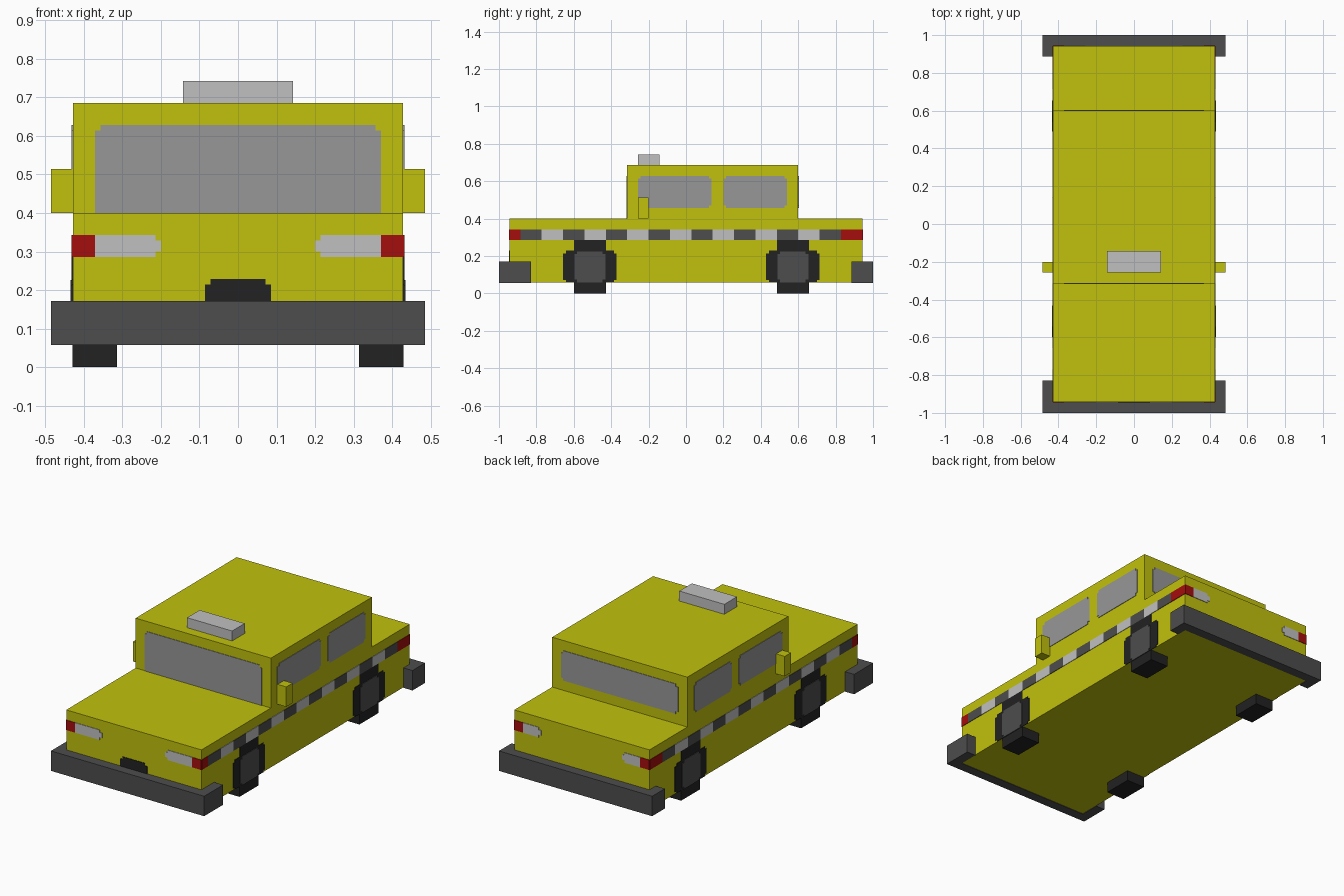
import bpy
import bmesh
from mathutils import Vector

if "Cube" in bpy.data.objects:
    bpy.data.objects.remove(bpy.data.objects["Cube"], do_unlink=True)

U = 2 / 35          # modelling unit
PX = U / 4          # size of a corner notch
HALF_W, HALF_L = 7.5 * U, 16.5 * U
LIFT = 0.003        # how far painted plates stand out


def lin(c):
    c /= 255
    return c / 12.92 if c <= 0.04045 else ((c + 0.055) / 1.055) ** 2.4


def material(name, r, g, b):
    m = bpy.data.materials.new(name)
    m.use_nodes = True
    col = (lin(r), lin(g), lin(b), 1)
    m.diffuse_color = col
    m.node_tree.nodes["Principled BSDF"].inputs["Base Color"].default_value = col
    return m


YELLOW = material("yellow paint", 193, 193, 14)
GLASS = material("grey glass", 151, 151, 151)
WHITE = material("light grey", 192, 192, 192)
RED = material("red lamp", 165, 14, 14)
DARK = material("dark grey", 77, 77, 77)
BLACK = material("black rubber", 34, 34, 34)


def prism(name, points, offset, mat):
    """Extrude a flat outline along offset."""
    bm = bmesh.new()
    face = bm.faces.new([bm.verts.new(p) for p in points])
    ext = bmesh.ops.extrude_face_region(bm, geom=[face])
    verts = [v for v in ext["geom"] if isinstance(v, bmesh.types.BMVert)]
    bmesh.ops.translate(bm, verts=verts, vec=Vector(offset))
    bmesh.ops.recalc_face_normals(bm, faces=bm.faces[:])
    me = bpy.data.meshes.new(name)
    bm.to_mesh(me)
    bm.free()
    me.materials.append(mat)
    ob = bpy.data.objects.new(name, me)
    bpy.context.collection.objects.link(ob)
    return ob


def box(name, x, y, z, mat):
    pts = [(x[0], y[0], z[0]), (x[1], y[0], z[0]), (x[1], y[1], z[0]), (x[0], y[1], z[0])]
    return prism(name, pts, (0, 0, z[1] - z[0]), mat)


def notched(u0, u1, z0, z1, notch=""):
    """Rectangle outline with stepped corners; notch lists corners such as 'bl tr'."""
    out = []
    for key, u, z, du, dz, flip in (("bl", u0, z0, PX, PX, 0), ("br", u1, z0, -PX, PX, 1),
                                    ("tr", u1, z1, -PX, -PX, 0), ("tl", u0, z1, PX, -PX, 1)):
        if key in notch.split():
            step = [(u, z + dz), (u + du, z + dz), (u + du, z)]
            out += step[::-1] if flip else step
        else:
            out.append((u, z))
    return out


ALL = "bl br tr tl"


def side_plate(name, outline, s, mat, lift=LIFT):
    """Thin plate on the side wall; s is the sign of x."""
    prism(name, [(s * HALF_W, y, z) for y, z in outline], (s * lift, 0, 0), mat)


def end_plate(name, outline, y, s, mat):
    """Thin plate on a wall facing along y; s is the sign of y."""
    prism(name, [(x, y, z) for x, z in outline], (0, s * LIFT, 0), mat)


# Body, cabin and roof sign
box("body", (-HALF_W, HALF_W), (-HALF_L, HALF_L), (1.05 * U, 7 * U), YELLOW)
box("cabin", (-HALF_W, HALF_W), (-5.5 * U, 10.5 * U), (7 * U, 12 * U), YELLOW)
box("roof_sign", (-2.5 * U, 2.5 * U), (-4.5 * U, -2.5 * U), (12 * U, 13 * U), WHITE)

# Wrap-around bumpers
for name, s, arm in (("front_bumper", -1, 14.5 * U), ("rear_bumper", 1, 15.5 * U)):
    w = 8.5 * U
    outline = [(-w, 1), (w, 1), (w, arm), (HALF_W, arm), (HALF_W, HALF_L),
               (-HALF_W, HALF_L), (-HALF_W, arm), (-w, arm)]
    prism(name, [(x, s * y, U) for x, y in outline], (0, 0, 2 * U), DARK)

# Windscreen, rear window and grille
WIN_Z = (8 * U, 11 * U)
end_plate("windscreen", notched(-6.5 * U, 6.5 * U, 7 * U, WIN_Z[1], "tl tr"), -5.5 * U, -1, GLASS)
end_plate("rear_window", notched(-6.5 * U, 6.5 * U, *WIN_Z, ALL), 10.5 * U, 1, GLASS)
end_plate("grille", notched(-1.5 * U, 1.5 * U, 3 * U, 4 * U, "tl tr"), -HALF_L, -1, BLACK)

# Tyre outline: wide block with a narrower column on top
half_tyre = [(2.5 * U - PX, U + .003), (2.5 * U - PX, U + PX), (2.5 * U, U + PX), (2.5 * U, 4 * U - PX),
             (2.5 * U - PX, 4 * U - PX), (2.5 * U - PX, 4 * U), (1.5 * U, 4 * U), (1.5 * U, 5 * U)]
TYRE = half_tyre + [(-y, z) for y, z in reversed(half_tyre)]
BAND = (5 * U, 6 * U)

for s, side in ((1, "left"), (-1, "right")):
    # Mirror
    box(side + "_mirror", sorted((s * HALF_W, s * 8.5 * U)), (-4.5 * U, -3.5 * U), (7 * U, 9 * U), YELLOW)

    # Side windows
    side_plate(side + "_front_window", notched(-4.5 * U, 2.4 * U, *WIN_Z, ALL), s, GLASS)
    side_plate(side + "_back_window", notched(3.5 * U, 9.45 * U, *WIN_Z, ALL), s, GLASS)

    # Checkered band with red marker lamps at both ends
    for i in range(15):
        y = (-15.5 + 2 * i) * U
        side_plate(f"{side}_check_{i + 1}", notched(y, y + 2 * U, *BAND), s, WHITE if i % 2 else DARK)
    side_plate(side + "_front_marker", notched(-HALF_L, -15.5 * U, *BAND), s, RED)
    side_plate(side + "_rear_marker", notched(14.5 * U, HALF_L, *BAND), s, RED)

    # Lamps on the front and rear walls
    inner = "bl tl" if s > 0 else "br tr"
    for end, e, reach in (("front", -1, 3.5 * U), ("rear", 1, 4.5 * U)):
        a, b = sorted((s * reach, s * 6.5 * U))
        end_plate(f"{side}_{end}_lamp", notched(a, b, *BAND, inner), e * HALF_L, e, WHITE)
        a, b = sorted((s * 6.5 * U, s * HALF_W))
        end_plate(f"{side}_{end}_red_lamp", notched(a, b, *BAND), e * HALF_L, e, RED)

    # Wheels: tread block under the body, flat tyre and hub on the wall
    for end, c in (("front", -9 * U), ("rear", 10 * U)):
        wheel = f"{side}_{end}"
        box(wheel + "_tread", sorted((s * 5.5 * U, s * (HALF_W + 0.001))),
            (c - 1.5 * U, c + 1.5 * U), (0, 1.1 * U), BLACK)
        side_plate(wheel + "_tyre", [(c + y, z) for y, z in TYRE], s, BLACK)
        side_plate(wheel + "_hub", notched(c - 1.45 * U, c + 1.45 * U, 1.05 * U, 3.95 * U, ALL),
                   s, DARK, 2 * LIFT)
